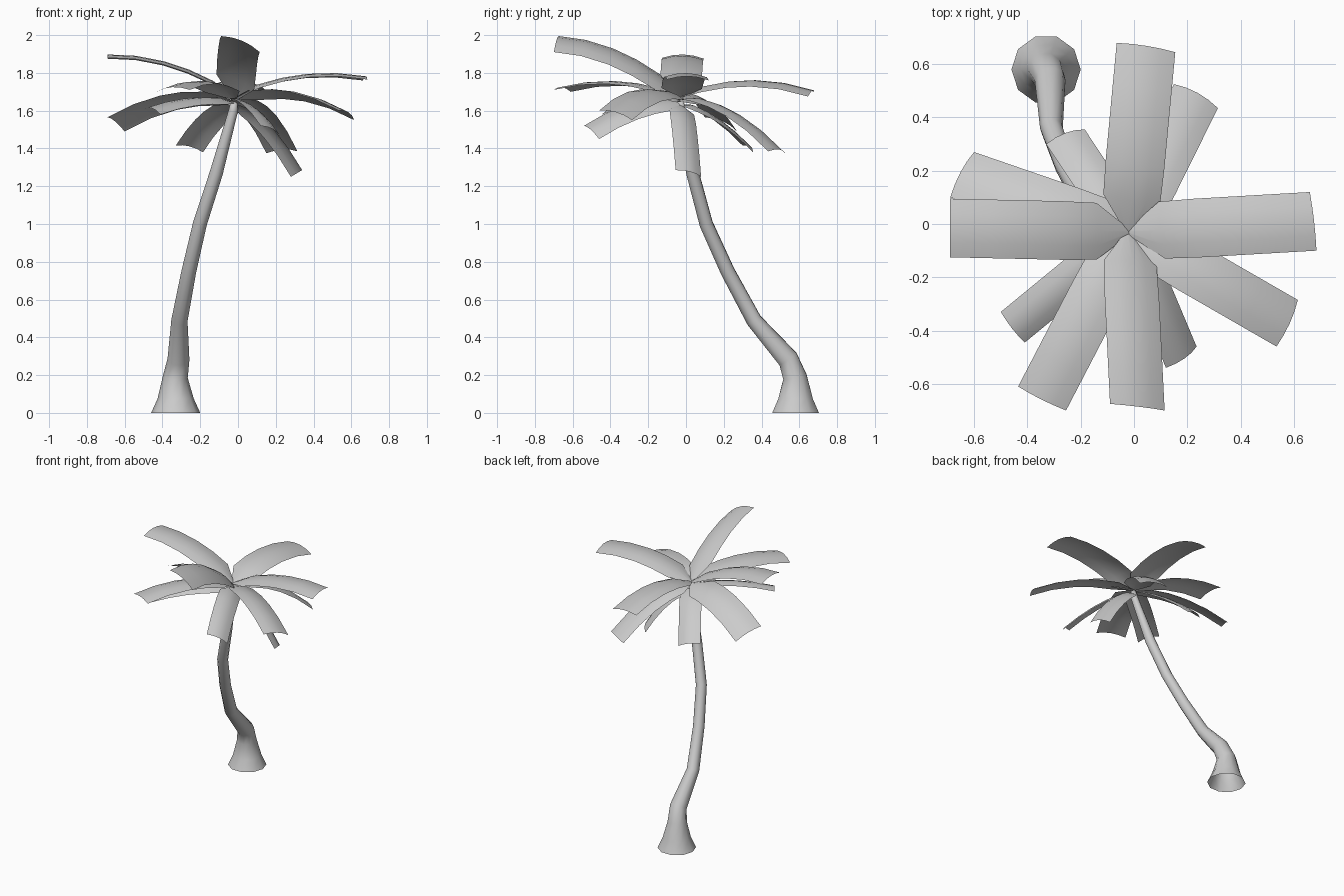
import bpy, math
from mathutils import Vector

if "Cube" in bpy.data.objects:
    bpy.data.objects.remove(bpy.data.objects["Cube"])


def make(name, verts, faces):
    mesh = bpy.data.meshes.new(name)
    mesh.from_pydata(verts, [], faces)
    for p in mesh.polygons:
        p.use_smooth = True
    ob = bpy.data.objects.new(name, mesh)
    bpy.context.collection.objects.link(ob)
    return ob


# Trunk: ten-sided tube swept along a leaning path, open at the bottom
path = [((-.33, .58, 0), .13), ((-.33, .58, .075), .096), ((-.332, .577, .19), .066),
        ((-.315, .54, .285), .058), ((-.31, .36, .49), .043), ((-.26, .22, .75), .039),
        ((-.202, .107, 1.0), .037), ((-.115, .035, 1.27), .035), ((-.025, -.025, 1.6), .025),
        ((-.02, -.03, 1.65), .018)]
SIDES = 10
pts = [Vector(p) for p, r in path]
verts, faces = [], []
for i, (p, r) in enumerate(path):
    t = (pts[min(i + 1, len(pts) - 1)] - pts[max(i - 1, 0)]).normalized()
    if i < 2:
        t = Vector((0, 0, 1))
    u = Vector((0, 1, 0)).cross(t).normalized()
    v = t.cross(u)
    for k in range(SIDES):
        a = 2 * math.pi * k / SIDES
        verts.append(pts[i] + r * (math.cos(a) * u + math.sin(a) * v))
for i in range(len(path) - 1):
    for k in range(SIDES):
        a, b = i * SIDES + k, i * SIDES + (k + 1) % SIDES
        faces.append((a, b, b + SIDES, a + SIDES))
faces.append(tuple(range(len(verts) - SIDES, len(verts))))
make("trunk", verts, faces)


# Frond: arched strip from the crown to a tip edge, narrowing to a point at the stem
def frond(name, left, right, mid_z, start_z, arch=.02):
    L, R = Vector(left), Vector(right)
    s, e = Vector((-.02, -.03, start_z)), (L + R) / 2
    m = (s + e) / 2
    m.z = mid_z
    half = (R - L) / 2

    def curve(t):
        return s * (2 * (t - .5) * (t - 1)) + m * (4 * t * (1 - t)) + e * (2 * t * (t - .5))

    rows = [(0, .12), (.18, .97), (.37, 1), (.56, 1), (.78, 1), (1, 1)]
    verts, faces = [], []
    n = 5
    for t, w in rows:
        tan = curve(t + .01) - curve(t - .01)
        up = half.cross(tan).normalized()
        if up.z < 0:
            up = -up
        for k in range(n):
            q = 2 * k / (n - 1) - 1
            verts.append(curve(t) + half * (q * w) + up * (arch * w * (1 - q * q)))
    for i in range(len(rows) - 1):
        for k in range(n - 1):
            a = i * n + k
            faces.append((a, a + 1, a + n + 1, a + n))
    ob = make(name, verts, faces)
    if sum(p.normal.z for p in ob.data.polygons) < 0:
        ob.data.flip_normals()


# Tip corners, mid height and start height of each frond
fronds = [
    ((-.065, .68, 1.70), (.155, .645, 1.675), 1.74, 1.67),
    ((-.09, -.675, 1.995), (.115, -.70, 1.91), 1.87, 1.66),
    ((-.69, .095, 1.875), (-.69, -.125, 1.88), 1.83, 1.67),
    ((.66, .12, 1.76), (.685, -.10, 1.765), 1.77, 1.67),
    ((-.60, .27, 1.49), (-.69, .10, 1.565), 1.65, 1.65),
    ((.315, .435, 1.385), (.15, .525, 1.375), 1.585, 1.66),
    ((-.185, .355, 1.38), (-.33, .30, 1.415), 1.55, 1.63),
    ((-.50, -.33, 1.61), (-.41, -.445, 1.58), 1.645, 1.64),
    ((-.435, -.61, 1.70), (-.255, -.70, 1.71), 1.735, 1.66),
    ((.615, -.285, 1.55), (.535, -.46, 1.60), 1.68, 1.66),
    ((.235, -.46, 1.45), (.12, -.54, 1.52), 1.60, 1.64),
    ((.34, -.055, 1.285), (.28, .08, 1.25), 1.50, 1.63),
]
for i, f in enumerate(fronds):
    frond(f"frond_{i + 1}", *f)
